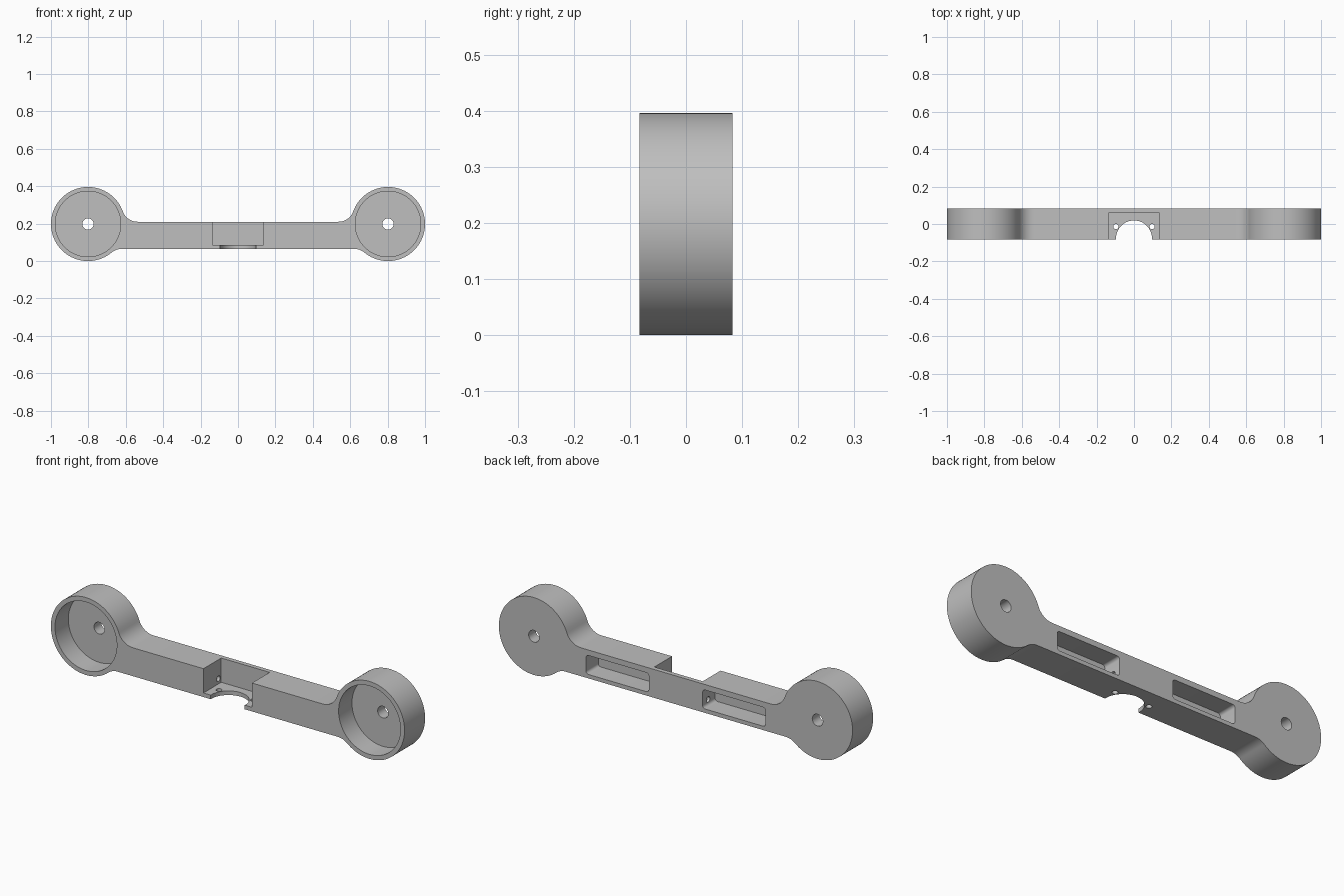
import bpy
import bmesh
from math import pi, sin, cos, atan2, sqrt

cube = bpy.data.objects.get("Cube")
if cube:
    bpy.data.objects.remove(cube, do_unlink=True)

HALF = 0.083                 # half thickness
CX, CZ, R = 0.802, 0.198, 0.198   # end discs
TOP, BOTTOM = 0.21, 0.065    # bar edges
FILLET = 0.084

grey = bpy.data.materials.new("plain grey")
grey.use_nodes = True
colour = (0.52, 0.52, 0.52, 1)
grey.diffuse_color = colour
grey.node_tree.nodes["Principled BSDF"].inputs["Base Color"].default_value = colour


def arc(cx, cz, r, start, end, n):
    return [(cx + r * cos(start + (end - start) * i / n),
             cz + r * sin(start + (end - start) * i / n)) for i in range(n + 1)]


def prism(name, points, low, high, axis="y"):
    """Extrude a closed 2D outline between low and high along an axis."""
    place = {"x": lambda a, b, d: (d, a, b),
             "y": lambda a, b, d: (a, d, b),
             "z": lambda a, b, d: (a, b, d)}[axis]
    bm = bmesh.new()
    face = bm.faces.new([bm.verts.new(place(a, b, low)) for a, b in points])
    out = bmesh.ops.extrude_face_region(bm, geom=[face])
    shift = place(0, 0, high - low)
    verts = [v for v in out["geom"] if isinstance(v, bmesh.types.BMVert)]
    bmesh.ops.translate(bm, vec=shift, verts=verts)
    bmesh.ops.recalc_face_normals(bm, faces=bm.faces)
    mesh = bpy.data.meshes.new(name)
    bm.to_mesh(mesh)
    bm.free()
    mesh.materials.append(grey)
    obj = bpy.data.objects.new(name, mesh)
    bpy.context.collection.objects.link(obj)
    return obj


def circle(a, b, r, n=32):
    return arc(a, b, r, 0, 2 * pi, n)[:-1]


def rectangle(a0, a1, b0, b1):
    return [(a0, b0), (a1, b0), (a1, b1), (a0, b1)]


def rounded(a0, a1, b0, b1, r):
    corners = [(a1 - r, b1 - r), (a0 + r, b1 - r), (a0 + r, b0 + r), (a1 - r, b0 + r)]
    return [p for i, (a, b) in enumerate(corners)
            for p in arc(a, b, r, i * pi / 2, (i + 1) * pi / 2, 6)]


def fillet(edge, side):
    """Blend from the bar edge into the disc; also gives the angle on the disc."""
    z = edge + side * FILLET
    x = CX - sqrt((R + FILLET) ** 2 - (z - CZ) ** 2)
    touch = atan2(CZ - z, CX - x)
    return arc(x, z, FILLET, -side * pi / 2, touch, 12), atan2(z - CZ, x - CX)


# Body outline: one half, then mirrored
upper, start = fillet(TOP, 1)
lower, end = fillet(BOTTOM, -1)
half = upper + arc(CX, CZ, R, start, end, 72)[1:-1] + lower[::-1]
outline = half + [(-x, z) for x, z in reversed(half)]
body = prism("bar_with_round_ends", outline, -HALF, HALF)

# Centre notch and the half-round opening in its floor
cutters = [
    prism("notch", rectangle(-0.137, 0.137, 0.086, 0.3), -0.2, 0.06),
    prism("floor_opening", arc(0, -0.077, 0.096, 0, pi, 40) + [(-0.096, -0.2), (0.096, -0.2)],
          0, 0.12, "z"),
]

for s in (-1, 1):
    cutters += [
        # Cup and axle hole in each end
        prism("cup", circle(s * CX, CZ, 0.175, 96), -0.2, 0.025),
        prism("axle_hole", circle(s * CX, CZ, 0.03), -0.2, 0.2),
        # Pocket in the back of each arm
        prism("back_pocket", rounded(*sorted((s * 0.152, s * 0.508)), 0.085, 0.182, 0.015),
              -0.017, 0.2),
        # Screw hole in the notch floor, wire hole from notch to pocket
        prism("screw_hole", circle(s * 0.097, -0.014, 0.014, 24), 0, 0.12, "z"),
        prism("wire_hole", circle(0.038, 0.113, 0.014, 24),
              *sorted((s * 0.12, s * 0.17)), "x"),
    ]

bpy.context.view_layer.objects.active = body
for cutter in cutters:
    cutter.hide_render = True
    cut = body.modifiers.new(cutter.name, "BOOLEAN")
    cut.operation = "DIFFERENCE"
    cut.solver = "EXACT"
    cut.object = cutter
    bpy.ops.object.modifier_apply(modifier=cut.name)
    bpy.data.objects.remove(cutter, do_unlink=True)

bpy.ops.object.select_all(action="DESELECT")
body.select_set(True)
bpy.ops.object.shade_smooth_by_angle(angle=pi / 6)
